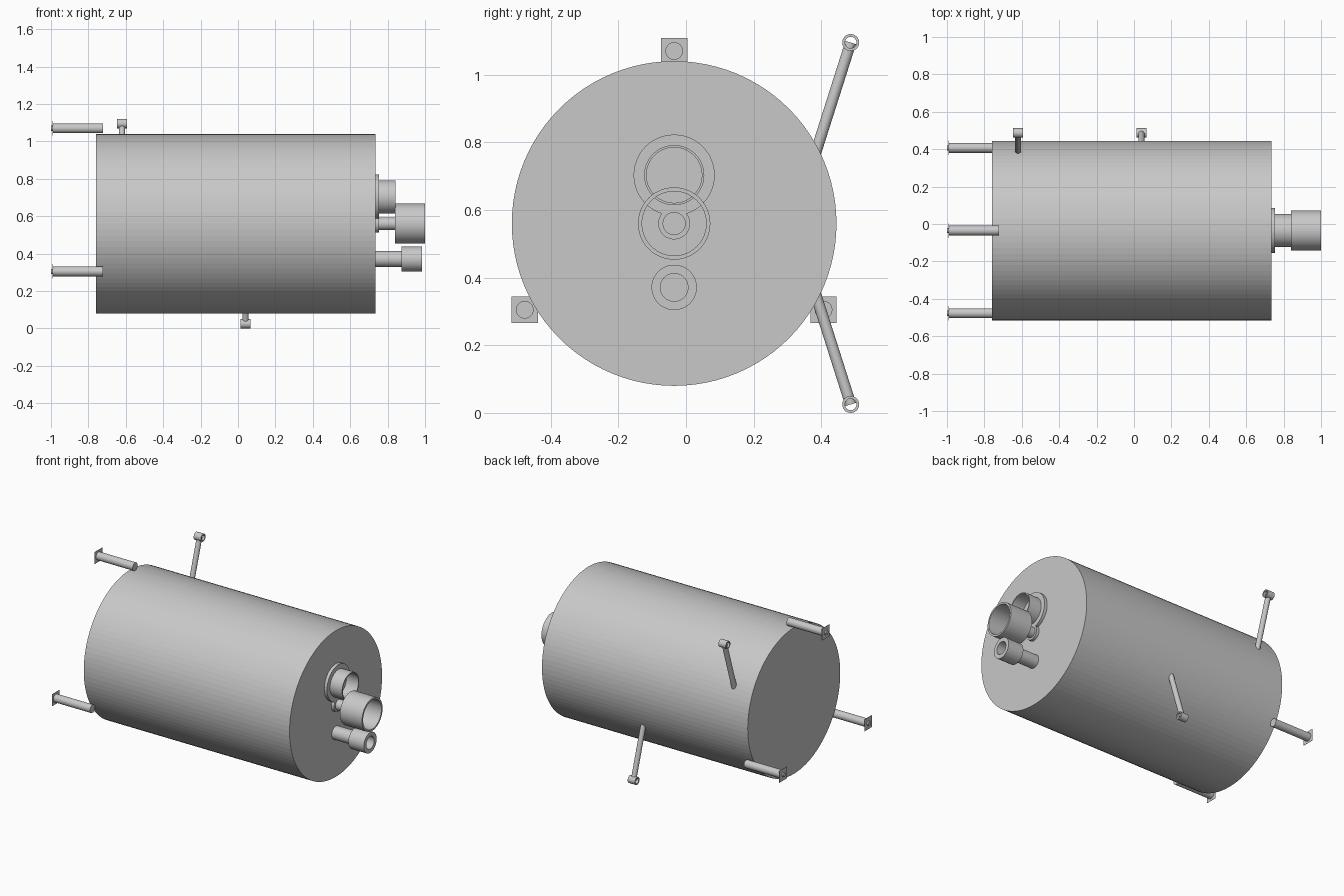
import bpy
import bmesh
from math import cos, sin, pi, radians
from mathutils import Vector

if "Cube" in bpy.data.objects:
    bpy.data.objects.remove(bpy.data.objects["Cube"], do_unlink=True)

steel = bpy.data.materials.new("grey_steel")
steel.use_nodes = True
GREY = (0.58, 0.58, 0.58, 1)
steel.diffuse_color = GREY
steel.node_tree.nodes["Principled BSDF"].inputs["Base Color"].default_value = GREY

AXIS_Y, AXIS_Z = -0.035, 0.56


def finish(name, bm, smooth=True):
    bmesh.ops.recalc_face_normals(bm, faces=bm.faces)
    mesh = bpy.data.meshes.new(name)
    bm.to_mesh(mesh)
    bm.free()
    mesh.materials.append(steel)
    obj = bpy.data.objects.new(name, mesh)
    bpy.context.collection.objects.link(obj)
    if smooth:
        bpy.ops.object.select_all(action='DESELECT')
        obj.select_set(True)
        bpy.context.view_layer.objects.active = obj
        bpy.ops.object.shade_smooth_by_angle(angle=radians(30))
    return obj


def rod(name, start, end, radius, sides=48, smooth=True):
    """Solid cylinder between two points."""
    start, end = Vector(start), Vector(end)
    bm = bmesh.new()
    bmesh.ops.create_cone(bm, cap_ends=True, segments=sides, radius1=radius,
                          radius2=radius, depth=(end - start).length)
    turn = (end - start).to_track_quat('Z', 'Y')
    for v in bm.verts:
        v.co = turn @ v.co + (start + end) / 2
    return finish(name, bm, smooth)


def tube(name, x0, x1, y, z, outer, inner, sides=48):
    """Open pipe with a wall, running along x."""
    bm = bmesh.new()
    profile = [(x0, outer), (x1, outer), (x1, inner), (x0, inner)]
    rings = [[bm.verts.new((x, y + r * cos(2 * pi * i / sides),
                            z + r * sin(2 * pi * i / sides)))
              for i in range(sides)] for x, r in profile]
    for k in range(4):
        a, b = rings[k], rings[(k + 1) % 4]
        for i in range(sides):
            j = (i + 1) % sides
            bm.faces.new((a[i], a[j], b[j], b[i]))
    return finish(name, bm)


def x_rod(name, x0, x1, z, radius, y=AXIS_Y, **kw):
    return rod(name, (x0, y, z), (x1, y, z), radius, **kw)


# Tank
x_rod("tank_body", -0.76, 0.735, AXIS_Z, 0.48, sides=96, smooth=False)

# Three mounting legs with square plates and bolt stubs
for label, angle in (("top", 90), ("front", 210), ("back", 330)):
    y = AXIS_Y + 0.51 * cos(radians(angle))
    z = AXIS_Z + 0.51 * sin(radians(angle))
    x_rod(label + "_leg", -0.99, -0.723, z, 0.026, y=y)
    x_rod(label + "_leg_bolt", -1.0, -0.985, z, 0.014, y=y)
    bm = bmesh.new()
    bmesh.ops.create_cube(bm, size=1)
    for v in bm.verts:
        v.co = Vector((v.co.x * 0.002 - 0.99, v.co.y * 0.078 + y, v.co.z * 0.078 + z))
    finish(label + "_leg_plate", bm, False)

# Two slanted struts with eyelets, mirrored above and below the axis
for label, x, side in (("upper", -0.62, 1), ("lower", 0.04, -1)):
    eye_z = AXIS_Z + side * 0.535
    rod(label + "_strut", (x, 0.371, AXIS_Z + side * 0.17), (x, 0.487, eye_z), 0.0165)
    tube(label + "_strut_eyelet", x - 0.026, x + 0.026, 0.487, eye_z, 0.025, 0.017)

# Upper port: flange and open pipe
x_rod("upper_port_flange", 0.73, 0.755, 0.703, 0.12)
tube("upper_port_pipe", 0.75, 0.843, AXIS_Y, 0.703, 0.089, 0.082)

# Middle port: small flange, stem and wide open collar
x_rod("middle_port_flange", 0.73, 0.755, AXIS_Z, 0.047)
x_rod("middle_port_stem", 0.73, 0.842, AXIS_Z, 0.034)
tube("middle_port_collar", 0.84, 1.0, AXIS_Y, AXIS_Z, 0.107, 0.095)

# Lower port: stem and thick hollow head
x_rod("lower_port_stem", 0.73, 0.877, 0.371, 0.043)
tube("lower_port_head", 0.873, 0.985, AXIS_Y, 0.371, 0.067, 0.041)
